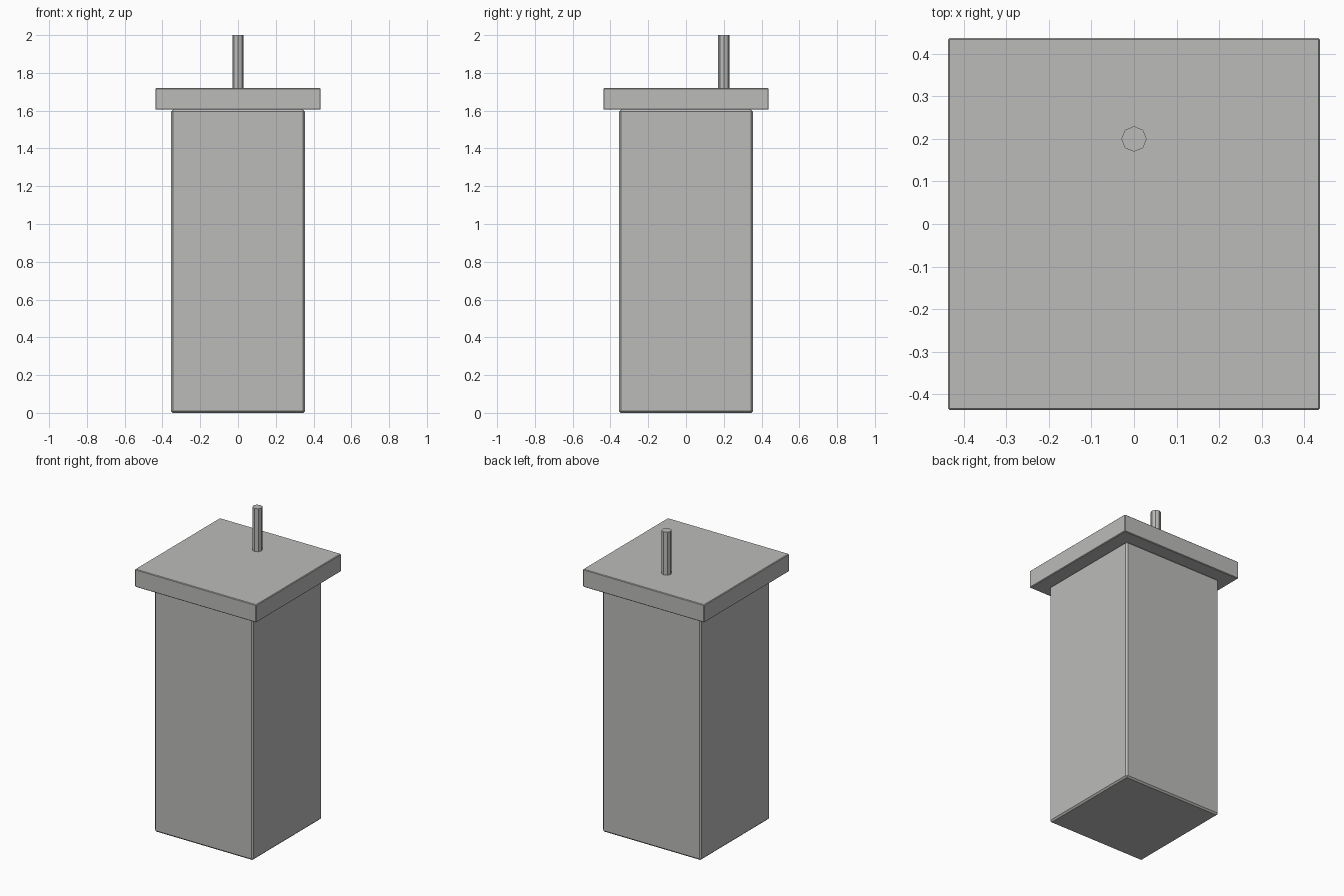
import bpy

cube = bpy.data.objects.get("Cube")
if cube:
    bpy.data.objects.remove(cube, do_unlink=True)

# Single plain grey material
grey = bpy.data.materials.new("warm_grey")
grey.use_nodes = True
colour = (0.5, 0.5, 0.49, 1)
grey.diffuse_color = colour
grey.node_tree.nodes["Principled BSDF"].inputs["Base Color"].default_value = colour


def box(name, width, bottom, top, bevel):
    """Square block with narrow chamfered edges."""
    bpy.ops.mesh.primitive_cube_add(size=1, location=(0, 0, (bottom + top) / 2))
    ob = bpy.context.object
    ob.name = name
    ob.scale = (width, width, top - bottom)
    bpy.ops.object.transform_apply(location=False, rotation=False, scale=True)
    mod = ob.modifiers.new("edge_chamfer", "BEVEL")
    mod.width = bevel
    mod.segments = 1
    ob.data.materials.append(grey)
    return ob


# Tall square body and overhanging lid
box("body", 0.71, 0, 1.605, 0.01)
box("lid", 0.875, 1.605, 1.72, 0.004)

# Thin eight-sided rod standing towards the back of the lid
bpy.ops.mesh.primitive_cylinder_add(vertices=8, radius=0.03, depth=0.3,
                                    location=(0, 0.2, 1.85))
rod = bpy.context.object
rod.name = "rod"
rod.data.materials.append(grey)
